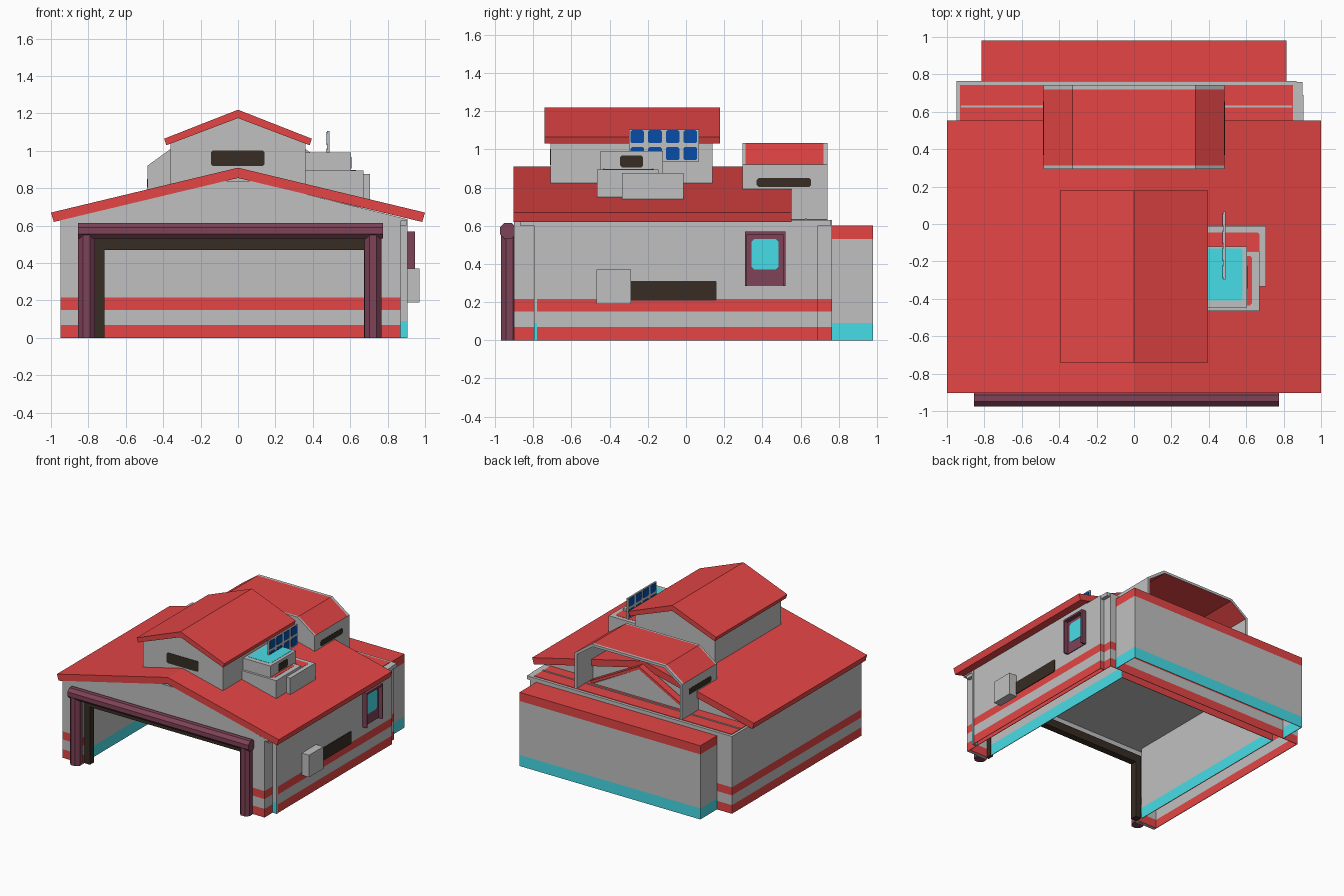
import bpy, bmesh, math

if "Cube" in bpy.data.objects:
    bpy.data.objects.remove(bpy.data.objects["Cube"])

COLOURS = {
    "wall_grey": (0.52, 0.53, 0.52), "roof_red": (0.78, 0.060, 0.060),
    "trim_cyan": (0.065, 0.74, 0.82), "frame_maroon": (0.21, 0.056, 0.095),
    "vent_brown": (0.038, 0.026, 0.017), "panel_blue": (0.002, 0.075, 0.38),
}
MATS = {}
for n, c in COLOURS.items():
    MATS[n] = bpy.data.materials.new(n)
    MATS[n].diffuse_color = (*c, 1)
GREY, RED, CYAN, MAROON, BROWN, BLUE = COLOURS
STRIPES = [(0, .07, RED), (.15, .215, RED)]
BASE = [(0, .09, CYAN)]
ANNEX = BASE + [(.53, .60, RED)]


def prism(name, axis, pts, t0, t1, mat, rule=None, cuts=()):
    """Extrude a 2D outline along an axis; cuts = (axis index, position); rule(face) -> colour."""
    place = {"x": lambda a, b, t: (t, a, b), "y": lambda a, b, t: (a, t, b),
             "z": lambda a, b, t: (a, b, t)}[axis]
    bm = bmesh.new()
    lo = [bm.verts.new(place(a, b, t0)) for a, b in pts]
    hi = [bm.verts.new(place(a, b, t1)) for a, b in pts]
    bm.faces.new(lo)
    bm.faces.new(hi)
    for i in range(len(pts)):
        j = (i + 1) % len(pts)
        bm.faces.new((lo[i], lo[j], hi[j], hi[i]))
    bmesh.ops.recalc_face_normals(bm, faces=bm.faces)
    for k, pos in cuts:
        co, no = [0, 0, 0], [0, 0, 0]
        co[k], no[k] = pos, 1
        bmesh.ops.bisect_plane(bm, geom=bm.verts[:] + bm.edges[:] + bm.faces[:],
                               plane_co=co, plane_no=no)
    names = [mat]
    bm.normal_update()
    for f in bm.faces:
        m = (rule(f) if rule else None) or mat
        if m not in names:
            names.append(m)
        f.material_index = names.index(m)
    me = bpy.data.meshes.new(name)
    bm.to_mesh(me)
    bm.free()
    for m in names:
        me.materials.append(MATS[m])
    ob = bpy.data.objects.new(name, me)
    bpy.context.collection.objects.link(ob)
    return ob


def box(name, x0, x1, y0, y1, z0, z1, mat=GREY, bands=()):
    """Box whose sides carry horizontal colour bands."""
    def rule(f):
        z = f.calc_center_median().z
        for a, b, m in bands:
            if a - 1e-4 <= z <= b + 1e-4 and abs(f.normal.z) < .5:
                return m
    cuts = [(2, z) for b in bands for z in b[:2] if z0 < z < z1]
    return prism(name, "z", [(x0, y0), (x1, y0), (x1, y1), (x0, y1)], z0, z1, mat, rule, cuts)


def plate(name, axis, t, u0, u1, v0, v1, mat, c=.01, d=.004):
    """Thin panel with clipped corners."""
    pts = [(u0 + c, v0), (u1 - c, v0), (u1, v0 + c), (u1, v1 - c),
           (u1 - c, v1), (u0 + c, v1), (u0, v1 - c), (u0, v0 + c)]
    return prism(name, axis, pts, t - d / 2, t + d / 2, mat)


def octagon(cx, cy, r):
    return [(cx + r * math.cos(math.pi * (i + .5) / 4), cy + r * math.sin(math.pi * (i + .5) / 4))
            for i in range(8)]


def mirror(pts):
    """Complete a right-hand outline, listed top to bottom, on the left."""
    return pts + [(-x, z) for x, z in reversed(pts)]


# Outer walls of the hall, thin and open underneath
box("left_wall", -.95, -.945, -.9, .765, 0, .63, GREY, STRIPES)
box("right_wall", .865, .87, -.9, .765, 0, .63, GREY, STRIPES)
box("right_wall_skin", .90, .905, -.78, .69, 0, .63, GREY, STRIPES)
box("right_skin_end", .87, .90, .685, .69, 0, .63, GREY, STRIPES)
box("right_corner_trim", .87, .907, -.797, -.78, 0, .63, GREY, BASE)
box("back_wall", -.945, .865, .76, .765, 0, .63, GREY, STRIPES)
box("front_jamb_left", -.945, -.765, -.9, -.87, 0, .63, GREY, STRIPES)
box("front_jamb_right", .685, .865, -.9, -.87, 0, .63, GREY, STRIPES)
box("front_lintel", -.765, .685, -.9, -.87, .535, .63)
box("ceiling", -.945, .90, -.87, .76, .60, .63)

# Inner lining of the hall with a cyan base
box("inner_wall_left", -.775, -.77, -.83, .69, 0, .60, GREY, BASE)
box("inner_wall_right", .69, .695, -.83, .69, 0, .60, GREY, BASE)
box("inner_wall_back", -.77, .69, .685, .69, 0, .60, GREY, STRIPES)

# Door lining and portal
box("door_lining_left", -.765, -.715, -.885, -.83, 0, .535, BROWN)
box("door_lining_right", .675, .70, -.885, -.83, 0, .535, BROWN)
box("door_lining_top", -.715, .675, -.885, -.83, .47, .535, BROWN)
for side, x in (("left", -.81), ("right", .722)):
    prism("portal_column_" + side, "z", octagon(x, -.925, .048), 0, .56, MAROON)
prism("portal_beam", "x", octagon(-.932, .573, .046), -.855, .775, MAROON)

# Main roof
prism("gable_walls", "y", [(-.95, .625), (.905, .625), (.905, .635), (.07, .84), (-.07, .84),
                           (-.95, .63)], -.9, .53, GREY)
prism("main_roof", "y", [(0, .91), (1, .67), (.985, .62), (0, .855), (-.985, .62), (-1, .67)],
      -.904, .553, RED)

# Flat roof behind the gable, with a small gable sheltered by the arch
box("flat_roof_inset", -.93, .85, .53, .742, .63, .634, RED)
box("flat_roof_rib", -.93, .85, .622, .634, .63, .639)
prism("small_gable_wall", "y", [(-.42, .632), (.42, .632), (0, .86)], .54, .60, GREY)
prism("small_gable_roof", "y", mirror([(0.001, .885), (.44, .65), (.43, .632), (.001, .86)]),
      .545, .605, RED)

# Rear annex, open underneath
box("annex_back", -.815, .815, .975, .98, 0, .57, GREY, ANNEX)
for side, x in (("left", -.815), ("right", .81)):
    box("annex_side_" + side, x, x + .005, .765, .975, 0, .57, GREY, ANNEX)
box("annex_roof", -.815, .815, .765, .98, .57, .60, RED)

# Upper storey with its own gable
prism("upper_storey", "y", [(-.36, .72), (.36, .72), (.36, 1.05), (0, 1.175), (-.36, 1.05)],
      -.71, .14, GREY)
prism("upper_roof", "y", [(0, 1.22), (.395, 1.065), (.383, 1.03), (0, 1.175),
                          (-.383, 1.03), (-.395, 1.065)], -.74, .178, RED)
plate("upper_front_vent", "y", -.711, -.145, .142, .918, 1.003, BROWN)

# Rear arch, open at the back, with a red top
outer = mirror([(.33, 1.032), (.485, .92), (.485, .63)])
inner = mirror([(.322, 1.012), (.465, .91), (.465, .63)])


def arch_rule(f):
    c = f.calc_center_median()
    if f.normal.z > .3 and .312 < c.y < .72:
        return RED
    if f.normal.z < -.3 and c.z > .7:
        return RED


prism("rear_arch", "y", outer[:3] + inner[2::-1] + inner[:2:-1] + outer[3:],
      .295, .742, GREY, arch_rule, [(1, .312), (1, .72)])
prism("rear_arch_front", "y", inner, .297, .305, GREY)
for side, x in (("left", -.485), ("right", .485)):
    plate("arch_vent_" + side, "x", x, .37, .655, .803, .85, BROWN)

# Rooftop equipment boxes with inset tops
box("unit_tall", .355, .605, -.447, -.12, .72, .99)
plate("unit_tall_top", "z", .99, .375, .58, -.41, -.13, CYAN)
plate("unit_vent", "x", .605, -.345, -.225, .905, .968, BROWN)
box("unit_middle", .355, .67, -.465, -.145, .70, .895)
plate("unit_middle_top", "z", .895, .38, .63, -.435, -.17, RED)
box("unit_low", .355, .705, -.335, -.012, .70, .875)
plate("unit_low_top", "z", .875, .38, .67, -.30, -.045, RED)

# Solar panel with blue cells on both sides
box("solar_panel", .475, .488, -.298, .068, .935, 1.105)
for i in range(4):
    for j in range(2):
        y, z = -.255 + i * .0925, .978 + j * .088
        for x in (.475, .488):
            plate("solar_cell", "x", x, y - .036, y + .036, z - .034, z + .034, BLUE, .008)

# Window on the right wall: recessed panel, side fins and hood
box("window_panel", .905, .911, .308, .52, .285, .57, MAROON)
for side, y in (("front", .308), ("back", .508)):
    box("window_fin_" + side, .911, .945, y, y + .012, .285, .57, MAROON)
box("window_hood", .911, .945, .32, .508, .555, .57, MAROON)
plate("window_pane", "x", .912, .343, .485, .37, .53, CYAN, .015)

# Vent and meter box
plate("wall_vent", "x", .907, -.295, .16, .208, .31, BROWN, .004, .008)
box("meter_box", .90, .97, -.47, -.287, .19, .37)

for m in bpy.data.materials:
    if m.users and not m.is_grease_pencil:
        m.use_nodes = True
        m.node_tree.nodes["Principled BSDF"].inputs["Base Color"].default_value = m.diffuse_color
